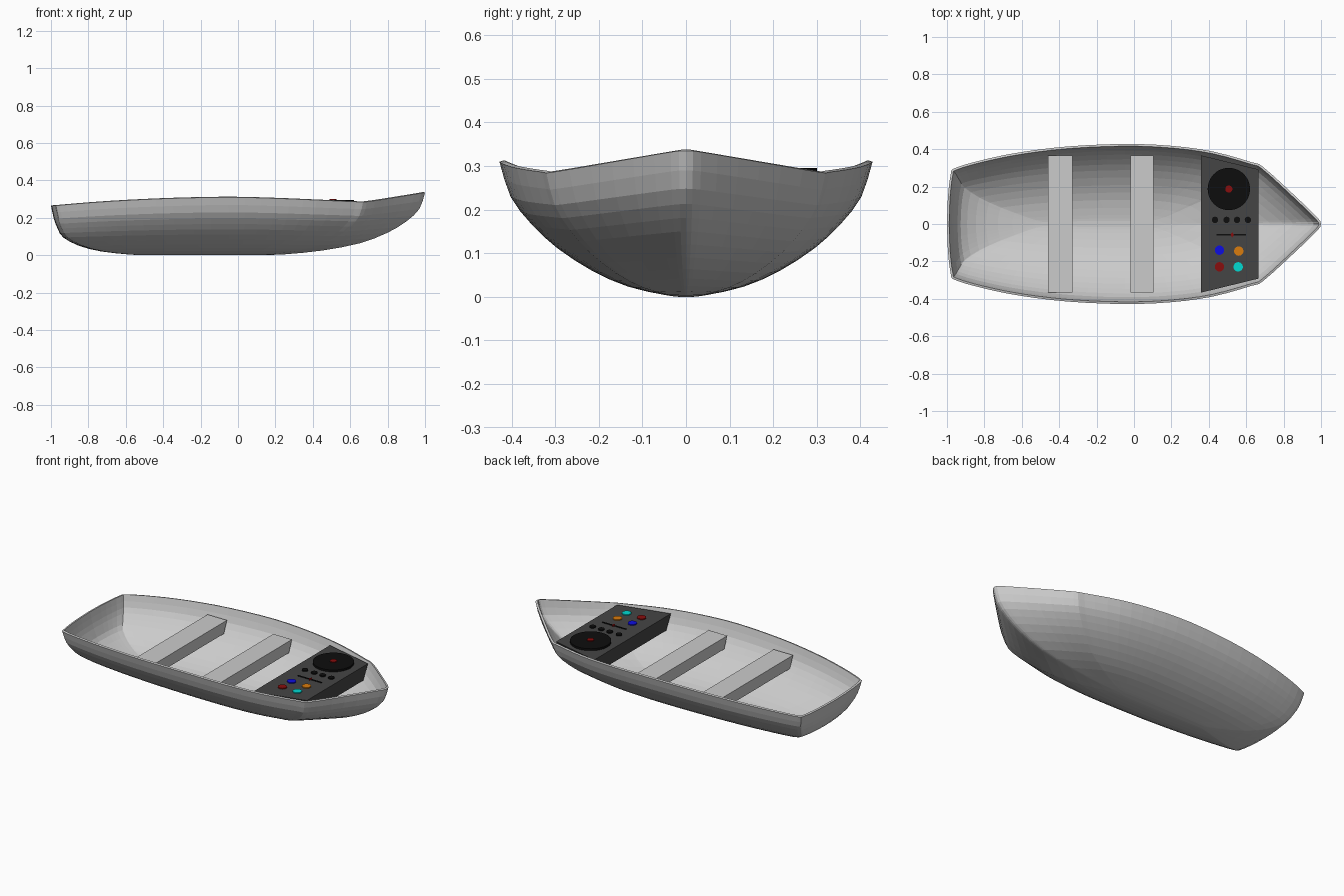
import bpy, math
from mathutils import Vector

if "Cube" in bpy.data.objects:
    bpy.data.objects.remove(bpy.data.objects["Cube"])


def material(name, rgb):
    m = bpy.data.materials.new(name)
    m.diffuse_color = (*rgb, 1)
    m.use_nodes = True
    m.node_tree.nodes["Principled BSDF"].inputs["Base Color"].default_value = m.diffuse_color
    return m


DARK = material("dark_grey", (0.06, 0.06, 0.06))
BLACK = material("black", (0.004, 0.004, 0.004))
RED = material("red", (0.25, 0.004, 0.004))
BLUE = material("blue", (0.004, 0.004, 0.75))
ORANGE = material("orange", (0.7, 0.2, 0.004))
CYAN = material("cyan", (0.0, 0.7, 0.65))


def add_mesh(name, verts, faces, mat=None):
    me = bpy.data.meshes.new(name)
    me.from_pydata([tuple(v) for v in verts], [], faces)
    ob = bpy.data.objects.new(name, me)
    bpy.context.collection.objects.link(ob)
    if mat:
        me.materials.append(mat)
    return ob


def smooth_path(pts, n):
    """Catmull-Rom interpolation through points."""
    p = [Vector(q) for q in pts]
    p = [p[0] * 2 - p[1]] + p + [p[-1] * 2 - p[-2]]
    out = []
    for i in range(1, len(p) - 2):
        a, b, c, d = p[i - 1:i + 3]
        for k in range(n):
            t = k / n
            out.append(0.5 * (2 * b + (c - a) * t + (2 * a - 5 * b + 4 * c - d) * t * t
                              + (3 * b - a - 3 * c + d) * t ** 3))
    return out + [p[-2]]


# Hull: half of the rim (x, y, z) from stern to bow, mirrored
rim = smooth_path([(-1, 0, .265), (-.995, .14, .265), (-.98, .265, .265), (-.955, .3, .267),
                   (-.8, .345, .28), (-.6, .385, .293), (-.35, .415, .304), (-.05, .428, .31),
                   (.2, .418, .304), (.42, .388, .295), (.63, .33, .286), (.69, .305, .286),
                   (.84, .17, .309), (.98, .035, .332), (1, 0, .335)], 3)
rim += [Vector((p.x, -p.y, p.z)) for p in rim[-2:0:-1]]

# Hull levels: height share with bow, side and stern scale
levels = smooth_path([(1, 1, 1, 1), (.74, .97, .94, .985), (.54, .9, .83, .965),
                      (.36, .8, .69, .935), (.19, .65, .5, .85), (.075, .45, .31, .73),
                      (.015, .25, .12, .58), (0, .1, .04, .5)], 2)
verts = [(p.x * (bow if p.x > 0 else stern), p.y * side, max(0, p.z * h))
         for h, bow, side, stern in levels for p in rim]
n = len(rim)
faces = [(r * n + i, r * n + (i + 1) % n, (r + 1) * n + (i + 1) % n, (r + 1) * n + i)
         for r in range(len(levels) - 1) for i in range(n)]
faces.append(tuple(range((len(levels) - 1) * n, len(levels) * n)))
hull = add_mesh("hull", verts, faces)
shell = hull.modifiers.new("shell", 'SOLIDIFY')
shell.thickness = 0.012
shell.offset = -1


# Planks across the hull, narrowing downwards at both ends
def plank(name, x0, x1, y0, y1, top, thick, inset, mat=None):
    v = []
    for z, d in ((top - thick, inset), (top, 0)):
        v += [(x0, -y0 + d, z), (x1, -y1 + d, z), (x1, y1 - d, z), (x0, y0 - d, z)]
    f = [(3, 2, 1, 0), (4, 5, 6, 7)] + [(i, (i + 1) % 4, (i + 1) % 4 + 4, i + 4) for i in range(4)]
    return add_mesh(name, v, f, mat)


plank("rear_seat", -.46, -.33, .366, .366, .252, .07, .03)
plank("middle_seat", -.02, .105, .366, .366, .252, .07, .03)
TOP = .284
plank("console", .358, .665, .367, .292, TOP, .085, .045, DARK)


# Round controls standing on the console
def disc(name, x, y, r, height, mat, sides=32, base=TOP):
    bpy.ops.mesh.primitive_cylinder_add(vertices=sides, radius=r, depth=height + .006,
                                        location=(x, y, base + (height - .006) / 2))
    ob = bpy.context.object
    ob.name = name
    ob.data.materials.append(mat)
    bpy.ops.object.shade_smooth_by_angle()
    return ob


disc("turntable", .507, .187, .113, .012, BLACK, 48)
disc("spindle", .507, .187, .019, .005, RED, base=TOP + .012)
for i, x in enumerate((.433, .495, .551, .609)):
    disc(f"knob_{i + 1}", x, .022, .017, .007, BLACK)
for name, x, y, mat in (("blue", .457, -.14, BLUE), ("orange", .56, -.145, ORANGE),
                        ("red", .457, -.229, RED), ("cyan", .557, -.229, CYAN)):
    disc(name + "_button", x, y, .025, .006, mat)

# Slider track and its handle
plank("slider_track", .442, .6, .0035, .0035, TOP + .004, .008, 0, BLACK).location.y = -.058
disc("slider_handle", .525, -.058, .015, .006, RED, 4).scale.x = .6
